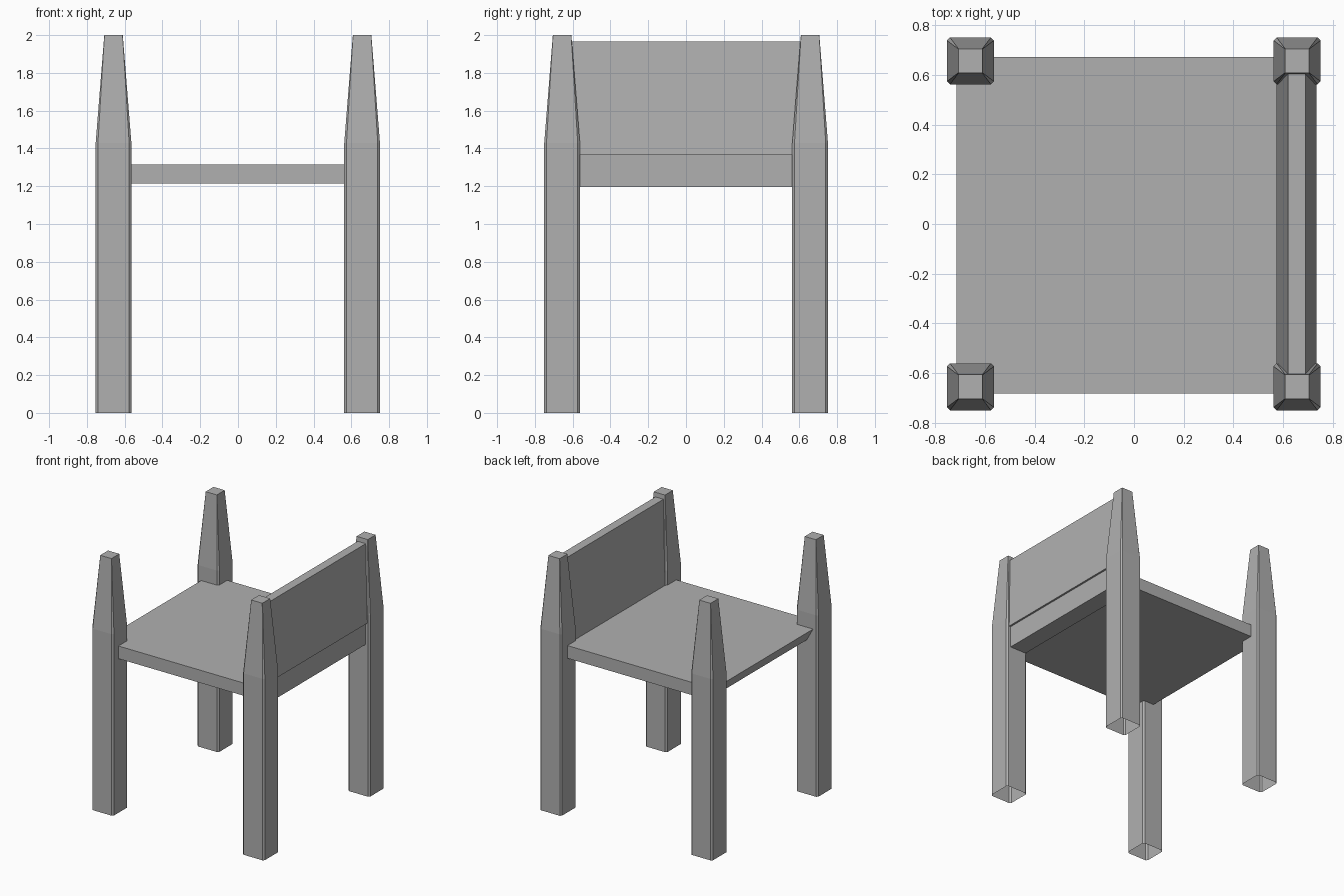
import bpy
import bmesh

if "Cube" in bpy.data.objects:
    bpy.data.objects.remove(bpy.data.objects["Cube"])

# Darker grey shared by every part
grey = bpy.data.materials.new("dark_grey")
grey.diffuse_color = (0.434, 0.434, 0.434, 1)
grey.use_nodes = True
grey.node_tree.nodes["Principled BSDF"].inputs["Base Color"].default_value = grey.diffuse_color


def loft(name, rings, cap_start=True):
    """Join rings of points into a flat-faced solid."""
    bm = bmesh.new()
    loops = [[bm.verts.new(p) for p in ring] for ring in rings]
    n = len(loops[0])
    for a, b in zip(loops, loops[1:]):
        for i in range(n):
            j = (i + 1) % n
            bm.faces.new((a[i], a[j], b[j], b[i]))
    if cap_start:
        bm.faces.new(loops[0][::-1])
    bm.faces.new(loops[-1])
    mesh = bpy.data.meshes.new(name)
    bm.to_mesh(mesh)
    bm.free()
    mesh.materials.append(grey)
    obj = bpy.data.objects.new(name, mesh)
    bpy.context.collection.objects.link(obj)
    return obj


def rect(x0, x1, y0, y1, z):
    return [(x0, y0, z), (x1, y0, z), (x1, y1, z), (x0, y1, z)]


def chamfered_square(cx, cy, h, c, z):
    k = h - c
    pts = [(-k, -h), (k, -h), (h, -k), (h, k), (k, h), (-k, h), (-h, k), (-h, -k)]
    return [(cx + x, cy + y, z) for x, y in pts]


# Four chamfered posts tapering to a small square top, open underneath
for side, cx in (("left", -0.659), ("right", 0.657)):
    for end, cy in (("front", -0.656), ("back", 0.657)):
        loft(f"{end}_{side}_post", [
            chamfered_square(cx, cy, 0.0945, 0.012, 0),
            chamfered_square(cx, cy, 0.0945, 0.012, 1.43),
            chamfered_square(cx, cy, 0.049, 0.001, 2.0),
        ], cap_start=False)

# Seat slab, undercut along its open edge
loft("seat", [
    rect(-0.66, 0.66, -0.683, 0.673, 1.215),
    rect(-0.715, 0.66, -0.683, 0.673, 1.315),
])

# Backrest: tapered panel overhanging a lower rail on its outer side
profile = [(0.575, 1.195), (0.72, 1.195), (0.72, 1.367),
           (0.735, 1.367), (0.69, 1.965), (0.62, 1.965), (0.575, 1.367)]
loft("backrest", [[(x, y, z) for x, z in profile] for y in (0.65, -0.65)])
